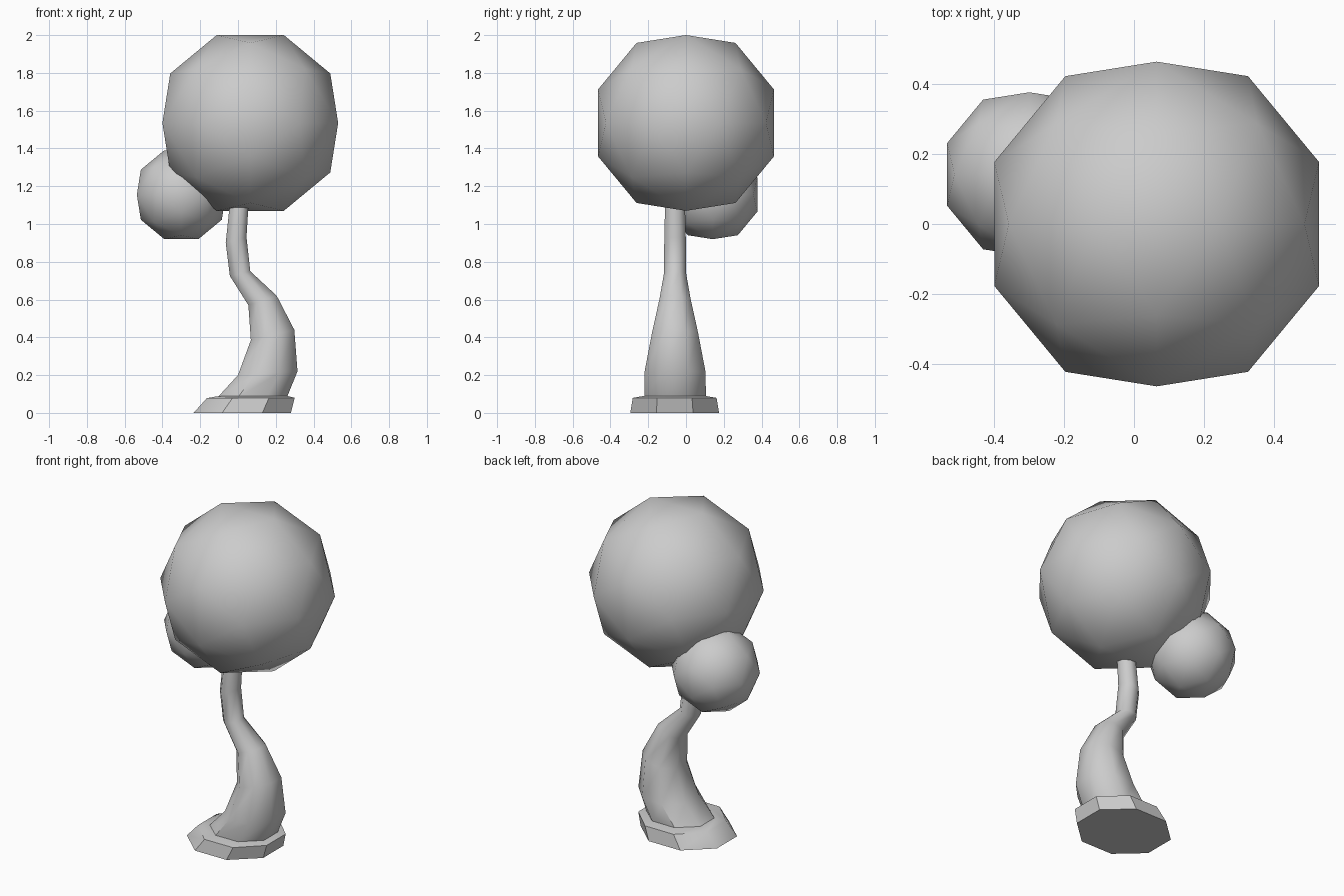
import bpy, bmesh
from math import cos, sin, pi, sqrt

if "Cube" in bpy.data.objects:
    bpy.data.objects.remove(bpy.data.objects["Cube"])


def finish(name, bm, angle=None):
    bmesh.ops.recalc_face_normals(bm, faces=bm.faces[:])
    mesh = bpy.data.meshes.new(name)
    bm.to_mesh(mesh)
    bm.free()
    obj = bpy.data.objects.new(name, mesh)
    bpy.context.collection.objects.link(obj)
    bpy.ops.object.select_all(action='DESELECT')
    obj.select_set(True)
    bpy.context.view_layer.objects.active = obj
    if angle is None:
        bpy.ops.object.shade_smooth()
    else:
        bpy.ops.object.shade_smooth_by_angle(angle=angle)
    return obj


def foliage_ball(name, centre, radius):
    """60-triangle ball: hull of dodecahedron and icosahedron corners."""
    phi = (1 + sqrt(5)) / 2
    signs = (-1, 1)
    points = [(a, b, c) for a in signs for b in signs for c in signs]
    for a in signs:
        for b in signs:
            for p in ((a / phi, 0, b * phi), (a * phi, 0, b)):
                points += [p, (p[2], p[0], p[1]), (p[1], p[2], p[0])]
    bm = bmesh.new()
    for p in points:
        length = sqrt(sum(v * v for v in p))
        bm.verts.new([c + radius * v / length for c, v in zip(centre, p)])
    bmesh.ops.convex_hull(bm, input=bm.verts[:])
    return finish(name, bm)


def loft(name, rings, y, angle, sides=8):
    """Join tilted rings, each (left x, left z, right x, right z, half depth)."""
    bm = bmesh.new()
    loops = []
    k = 1 / cos(pi / sides)
    for xl, zl, xr, zr, depth in rings:
        loop = []
        for i in range(sides):
            t = 2 * pi * (i + 0.5) / sides
            c, s = cos(t) * k, sin(t) * k
            loop.append(bm.verts.new(((xl + xr) / 2 + c * (xr - xl) / 2,
                                      y + s * depth,
                                      (zl + zr) / 2 + c * (zr - zl) / 2)))
        loops.append(loop)
    for lo, hi in zip(loops, loops[1:]):
        for i in range(sides):
            j = (i + 1) % sides
            bm.faces.new((lo[i], lo[j], hi[j], hi[i]))
    bm.faces.new(loops[0][::-1])
    bm.faces.new(loops[-1])
    return finish(name, bm, angle)


# Flared foot
loft("trunk_foot", [
    (-0.235, 0.0, 0.28, 0.0, 0.235),
    (-0.165, 0.078, 0.30, 0.080, 0.222),
    (-0.110, 0.088, 0.26, 0.090, 0.165),
], -0.06, 0.7)

# Bent, tapering trunk
loft("trunk", [
    (-0.11, 0.08, 0.26, 0.085, 0.163),
    (0.00, 0.20, 0.315, 0.22, 0.162),
    (0.068, 0.385, 0.298, 0.44, 0.122),
    (0.055, 0.57, 0.205, 0.62, 0.082),
    (-0.043, 0.725, 0.065, 0.75, 0.058),
    (-0.065, 0.90, 0.045, 0.93, 0.057),
    (-0.045, 1.09, 0.055, 1.09, 0.053),
    (-0.03, 1.15, 0.05, 1.15, 0.045),
], -0.058, 0.9)

# Foliage balls
foliage_ball("large_foliage", (0.065, 0.0, 1.535), 0.498)
foliage_ball("small_foliage", (-0.30, 0.142, 1.155), 0.252)
